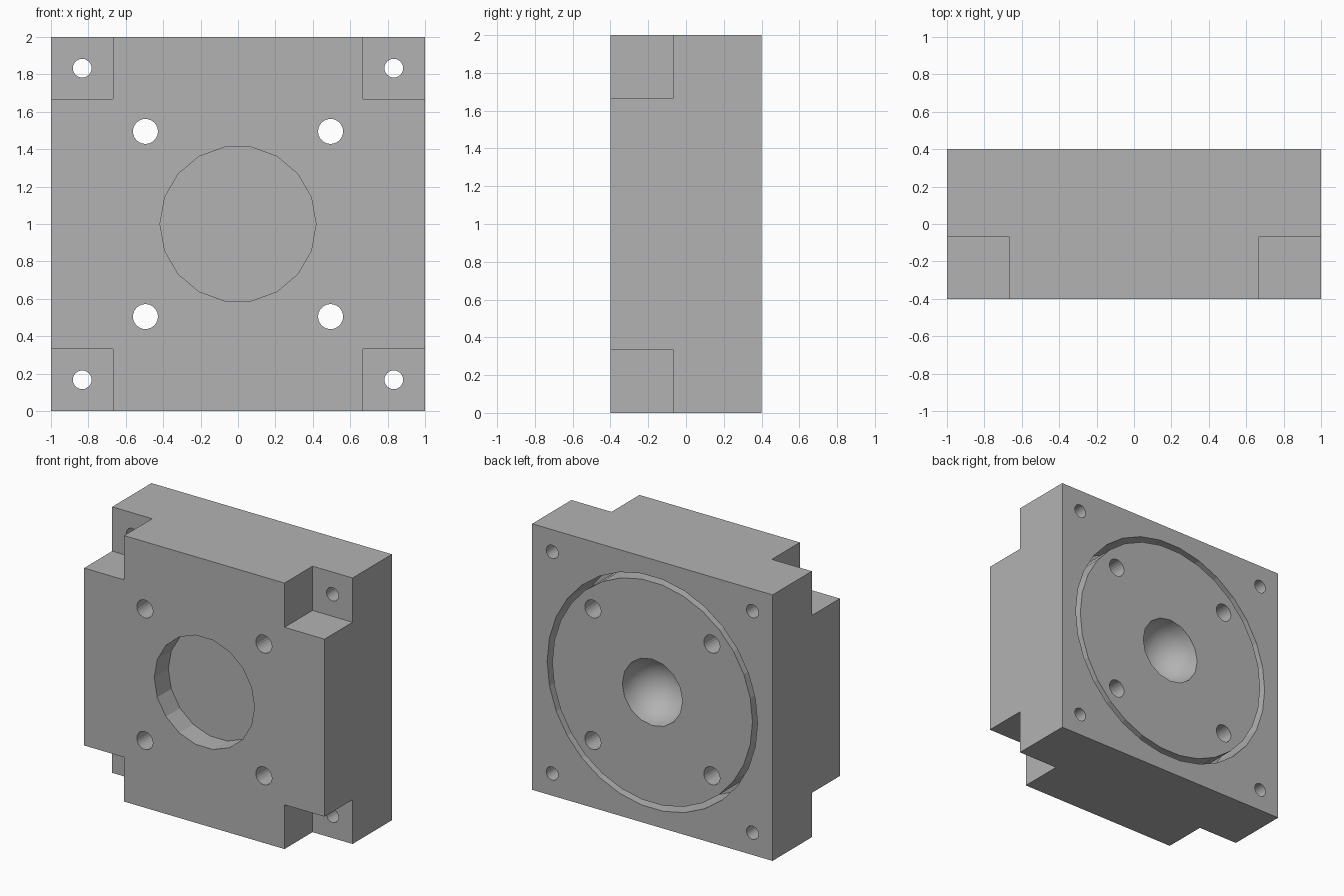
import bpy, math
from mathutils import Matrix

cube = bpy.data.objects.get("Cube")
if cube:
    bpy.data.objects.remove(cube)

grey = bpy.data.materials.new("machined grey")
grey.use_nodes = True
colour = (0.45, 0.45, 0.45, 1)
grey.diffuse_color = colour
grey.node_tree.nodes["Principled BSDF"].inputs["Base Color"].default_value = colour

FRONT, BACK, MID = -0.4, 0.4, 1.0
cutters = []


def box(name, x, y, z):
    """Box from three (min, max) ranges."""
    bpy.ops.mesh.primitive_cube_add(size=1)
    ob = bpy.context.object
    ob.name = name
    spans = (x, y, z)
    ob.data.transform(Matrix.Translation([sum(s) / 2 for s in spans])
                      @ Matrix.Diagonal([s[1] - s[0] for s in spans] + [1]))
    ob.data.materials.append(grey)
    return ob


def drill(name, x, z, radius, y0, y1, sides):
    """Cylinder along y, with a corner pointing sideways."""
    bpy.ops.mesh.primitive_cylinder_add(vertices=sides, radius=radius, depth=y1 - y0)
    ob = bpy.context.object
    ob.name = name
    ob.data.transform(Matrix.Translation((x, (y0 + y1) / 2, z))
                      @ Matrix.Rotation(math.pi / 2, 4, 'X')
                      @ Matrix.Rotation(math.pi / 2, 4, 'Z'))
    ob.data.materials.append(grey)
    return ob


def cut(target, cutter):
    mod = target.modifiers.new(cutter.name, 'BOOLEAN')
    mod.operation = 'DIFFERENCE'
    mod.solver = 'EXACT'
    mod.object = cutter
    cutter.hide_render = True
    cutters.append(cutter)


# Main block
block = box("housing_block", (-1, 1), (FRONT, BACK), (0, 2))

# Corner pockets with screw holes, and the inner bolt holes
for sx in (-1, 1):
    for sz in (-1, 1):
        cut(block, box("corner_pocket", sorted((sx * 0.667, sx * 1.1)), (-0.5, -0.067),
                       sorted((MID + sz * 0.667, MID + sz * 1.1))))
        cut(block, drill("corner_screw_hole", sx * 0.833, MID + sz * 0.833, 0.05, -0.5, 0.5, 24))
        cut(block, drill("bolt_hole", sx * 0.495, MID + sz * 0.495, 0.067, -0.5, 0.5, 24))

# Shallow bore in the front
cut(block, drill("front_bore", 0, MID, 0.417, -0.5, FRONT + 0.167, 18))

# Narrow ring groove in the back
ring = drill("ring_groove", 0, MID, 0.875, BACK - 0.33, 0.5, 30)
cut(ring, drill("groove_core", 0, MID, 0.833, -0.2, 0.6, 30))
cut(block, ring)

# Rounded dimple in the centre of the back
bpy.ops.mesh.primitive_uv_sphere_add(segments=16, ring_count=12, radius=0.25)
dimple = bpy.context.object
dimple.name = "centre_dimple"
dimple.data.transform(Matrix.Translation((0, BACK, MID)) @ Matrix.Rotation(math.pi / 2, 4, 'X'))
dimple.data.materials.append(grey)
cut(block, dimple)

# Apply the cuts and drop the cutters
bpy.context.view_layer.update()
final = bpy.data.meshes.new_from_object(block.evaluated_get(bpy.context.evaluated_depsgraph_get()))
block.modifiers.clear()
block.data = final
for cutter in cutters:
    bpy.data.objects.remove(cutter)

# Smooth the small holes and dimple; keep the coarse facets flat
for ob in bpy.context.selected_objects:
    ob.select_set(False)
block.select_set(True)
bpy.context.view_layer.objects.active = block
bpy.ops.object.shade_smooth_by_angle(angle=math.radians(30))
for poly in block.data.polygons:
    c = poly.center
    if math.hypot(c.x, c.z - MID) > 0.28:
        poly.use_smooth = False
